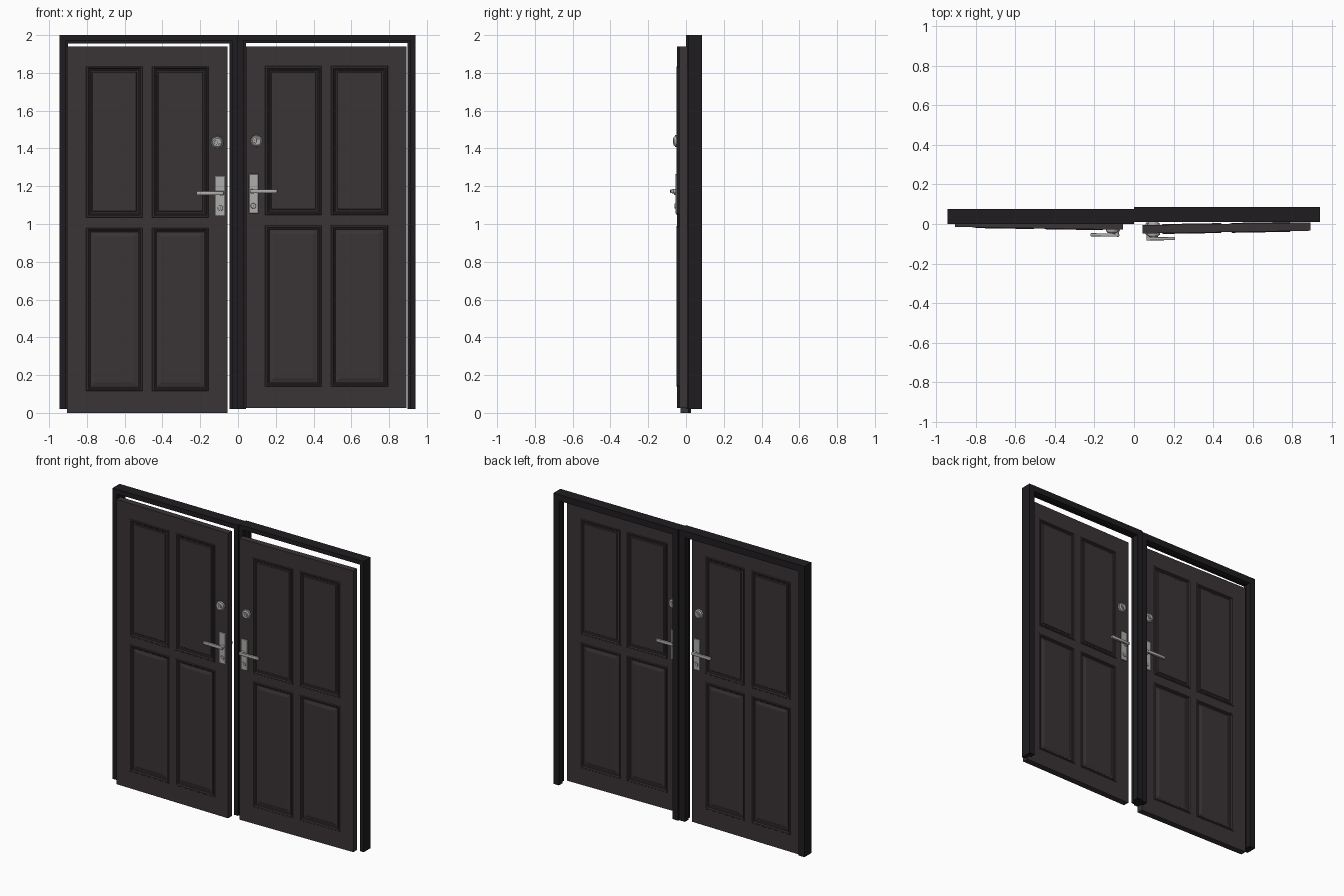
import bpy, bmesh
from math import pi
from mathutils import Matrix, Vector

if "Cube" in bpy.data.objects:
    bpy.data.objects.remove(bpy.data.objects["Cube"])


def material(name, rgb):
    m = bpy.data.materials.new(name)
    m.diffuse_color = (*rgb, 1)
    m.use_nodes = True
    m.node_tree.nodes["Principled BSDF"].inputs["Base Color"].default_value = m.diffuse_color
    return m


WOOD = material("dark_wood", (0.042, 0.034, 0.036))
FRAME = material("frame_wood", (0.014, 0.012, 0.014))
METAL = material("satin_metal", (0.42, 0.42, 0.41))
SLOT = material("dark_slot", (0.08, 0.08, 0.08))
T = 0.042   # door thickness


def finish(name, bm, mat, xf=None, flip=(1, 1), smooth=False):
    """flip = (x sign, face side): mirrors for the right leaf / rear side."""
    for v in bm.verts:
        v.co.x *= flip[0]
        if flip[1] < 0:
            v.co.y = T - v.co.y
    bmesh.ops.recalc_face_normals(bm, faces=bm.faces)
    me = bpy.data.meshes.new(name)
    bm.to_mesh(me)
    bm.free()
    me.materials.append(mat)
    ob = bpy.data.objects.new(name, me)
    bpy.context.collection.objects.link(ob)
    if xf:
        ob.matrix_world = xf
    if smooth:
        bpy.ops.object.select_all(action='DESELECT')
        ob.select_set(True)
        bpy.context.view_layer.objects.active = ob
        bpy.ops.object.shade_smooth_by_angle(angle=0.6)
    return ob


def box(bm, lo, hi, bevel=0):
    lo, hi = Vector(lo), Vector(hi)
    m = Matrix.Translation((lo + hi) / 2) @ Matrix.Diagonal((*(hi - lo), 1))
    vs = bmesh.ops.create_cube(bm, size=1, matrix=m)["verts"]
    if bevel:
        es = list({e for v in vs for e in v.link_edges})
        bmesh.ops.bevel(bm, geom=es, offset=bevel, segments=2, affect='EDGES', profile=0.5)


def disc(bm, x, z, y0, y1, r0, r1, seg=28):
    """Tapered round part on the door face, from y0 out to y1."""
    m = Matrix.Translation((x, (y0 + y1) / 2, z)) @ Matrix.Rotation(pi / 2, 4, 'X')
    bmesh.ops.create_cone(bm, cap_ends=True, segments=seg, radius1=r0, radius2=r1,
                          depth=abs(y1 - y0), matrix=m)


# rebated frame swept up one jamb, across the head and down the other
def frame(name, x0, x1, y0, zb, zt, w):
    prof = [(0, 0), (w - .013, 0), (w - .013, .036), (w, .036), (w, .075), (0, .075)]
    bm = bmesh.new()
    rings = []
    for px, sx, pz, sz in ((x0, 1, zb, 0), (x0, 1, zt, -1), (x1, -1, zt, -1), (x1, -1, zb, 0)):
        rings.append([bm.verts.new((px + sx * d, y0 + y, pz + sz * d)) for d, y in prof])
    n = len(prof)
    for a, b in zip(rings, rings[1:]):
        for i in range(n):
            bm.faces.new((a[i], a[(i + 1) % n], b[(i + 1) % n], b[i]))
    bm.faces.new(rings[0])
    bm.faces.new(rings[-1])
    finish(name, bm, FRAME)


# door leaf with four moulded panels on both faces
def leaf(name, xf, s):
    xs = [0, .10, .40, .45, .75, .85]
    zs = [0, .115, .98, 1.035, 1.835, 1.94]
    bm = bmesh.new()
    grid = [[[bm.verts.new((x, y, z)) for z in zs] for x in xs] for y in (0, T)]
    panels = []
    for g in grid:
        for i in range(5):
            for j in range(5):
                f = bm.faces.new((g[i][j], g[i + 1][j], g[i + 1][j + 1], g[i][j + 1]))
                if i in (1, 3) and j in (1, 3):
                    panels.append((f, j == 3))
    a, b = grid
    for k in range(5):
        for i in (0, 5):
            bm.faces.new((a[i][k], a[i][k + 1], b[i][k + 1], b[i][k]))
            bm.faces.new((a[k][i], a[k + 1][i], b[k + 1][i], b[k][i]))
    bmesh.ops.recalc_face_normals(bm, faces=bm.faces)
    for f, upper in panels:
        steps = [(.003, .004), (.007, 0), (.004, -.009), (.005, 0), (.004, -.004)]
        steps += [(.007, 0), (.004, .005)] if upper else [(.006, 0), (.018, .005)]
        for t, d in steps:
            bmesh.ops.inset_region(bm, faces=[f], thickness=t, depth=d, use_even_offset=True)
    finish(name, bm, WOOD, xf, (s, 1))


# lock furniture, one set per face of each leaf
def hardware(tag, xf, s, side):
    fl = (s, side)
    bm = bmesh.new()
    box(bm, (.786, -.008, 1.045), (.834, .001, 1.255), .002)
    finish(tag + "_handle_plate", bm, METAL, xf, fl)

    bm = bmesh.new()
    disc(bm, .818, 1.163, .0, -.026, .013, .011)
    box(bm, (.685, -.036, 1.153), (.831, -.020, 1.174), .004)
    finish(tag + "_lever", bm, METAL, xf, fl, True)

    bm = bmesh.new()
    disc(bm, .812, 1.085, -.006, -.013, .015, .013)
    finish(tag + "_key_cylinder", bm, METAL, xf, fl, True)

    bm = bmesh.new()
    disc(bm, .795, 1.432, .001, -.010, .033, .032)
    disc(bm, .795, 1.432, -.009, -.018, .029, .022)
    disc(bm, .795, 1.432, -.017, -.021, .014, .013)
    finish(tag + "_deadbolt", bm, METAL, xf, fl, True)

    bm = bmesh.new()
    box(bm, (.793, -.0215, 1.424), (.797, -.020, 1.440))
    box(bm, (.810, -.0135, 1.078), (.814, -.012, 1.092))
    finish(tag + "_key_slots", bm, SLOT, xf, fl)


frame("left_frame", -.945, 0, 0, .02, 2, .045)
frame("right_frame", 0, .94, .01, .02, 2, .042)

# each leaf hangs slightly ajar from its outer edge
for tag, s, hinge, z, h in (("left", 1, (-.905, -.015), 0, 1.94),
                            ("right", -1, (.893, -.034), .025, 1.915)):
    xf = (Matrix.Translation((*hinge, z)) @ Matrix.Rotation(-s * .0165, 4, 'Z')
          @ Matrix.Diagonal((1, 1, h / 1.94, 1)))
    leaf(tag + "_door", xf, s)
    hardware(tag + "_front", xf, s, 1)
    hardware(tag + "_rear", xf, s, -1)
